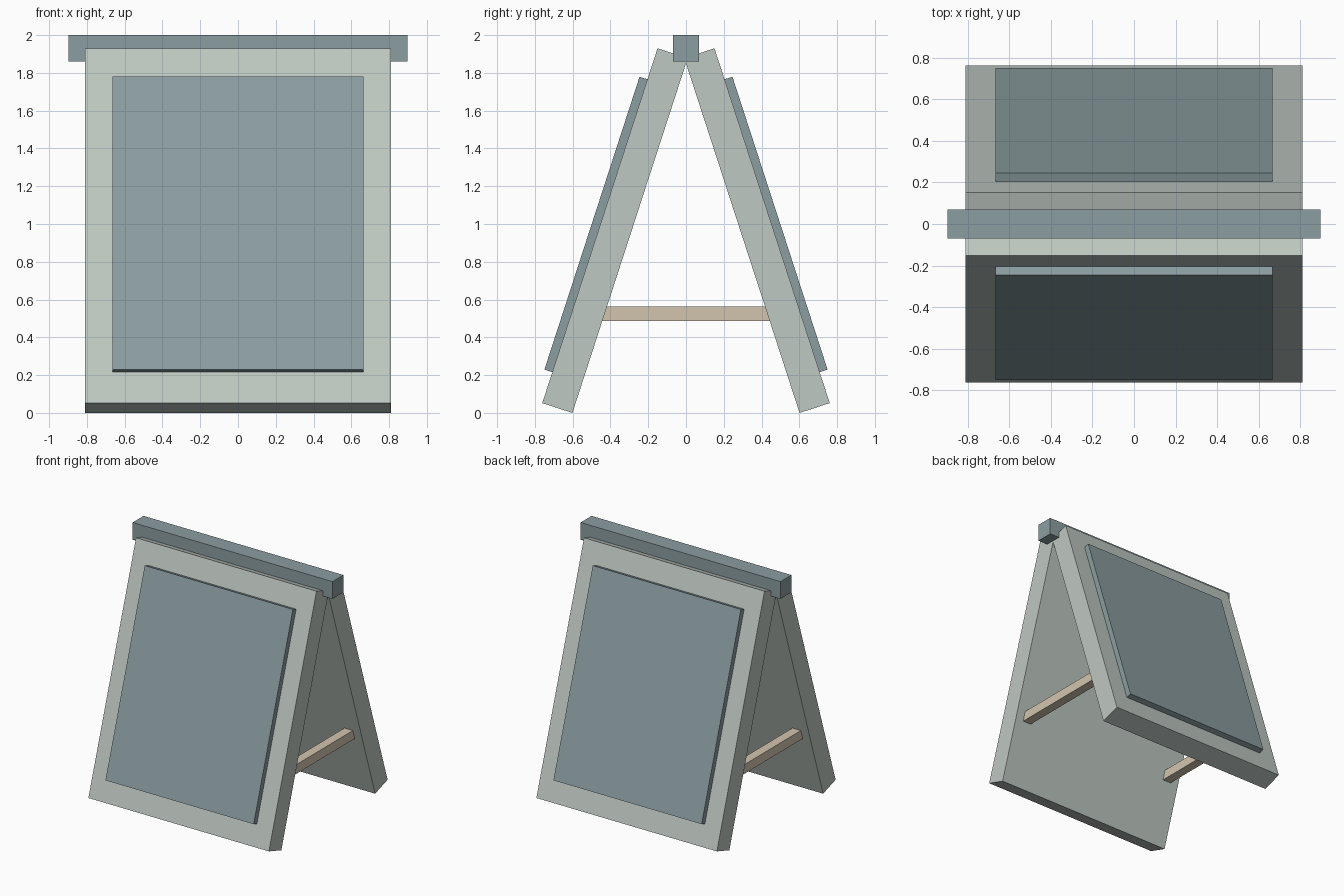
import bpy
from math import radians
from mathutils import Matrix, Vector

cube = bpy.data.objects.get("Cube")
if cube:
    bpy.data.objects.remove(cube, do_unlink=True)


def material(name, color):
    m = bpy.data.materials.new(name)
    m.use_nodes = True
    m.diffuse_color = (*color, 1)
    m.node_tree.nodes["Principled BSDF"].inputs["Base Color"].default_value = (*color, 1)
    return m


sage = material("pale_sage", (0.52, 0.58, 0.54))
slate = material("slate_blue_grey", (0.26, 0.34, 0.355))
wood = material("light_wood", (0.65, 0.56, 0.43))


def box(name, size, center, mat, tilt=0.0):
    bpy.ops.mesh.primitive_cube_add(size=1, location=center, rotation=(tilt, 0, 0))
    ob = bpy.context.object
    ob.name = name
    ob.data.transform(Matrix.Diagonal((*size, 1)))
    ob.data.materials.append(mat)
    return ob


LEAN = radians(18)
BOARD_THICK, PANEL_THICK = 0.168, 0.044

# Two leaning boards, each with a raised panel on its outer face
for name, side in (("front", -1), ("back", 1)):
    tilt = side * LEAN
    center = Vector((0, side * 0.376, 0.965))
    outward = Matrix.Rotation(tilt, 3, "X") @ Vector((0, side, 0))
    box(name + "_board", (1.62, BOARD_THICK, 1.975), center, sage, tilt)
    offset = (BOARD_THICK + PANEL_THICK) / 2
    box(name + "_panel", (1.33, PANEL_THICK, 1.63), center + outward * offset, slate, tilt)

# Ridge bar joining the boards along the top
box("ridge_bar", (1.794, 0.14, 0.14), (0, 0, 1.93), slate)

# Spreader rails between the boards, ends hidden inside them
for name, side in (("left", 1), ("right", -1)):
    box(name + "_spreader_rail", (0.075, 0.92, 0.075), (side * 0.7, 0, 0.525), wood)
